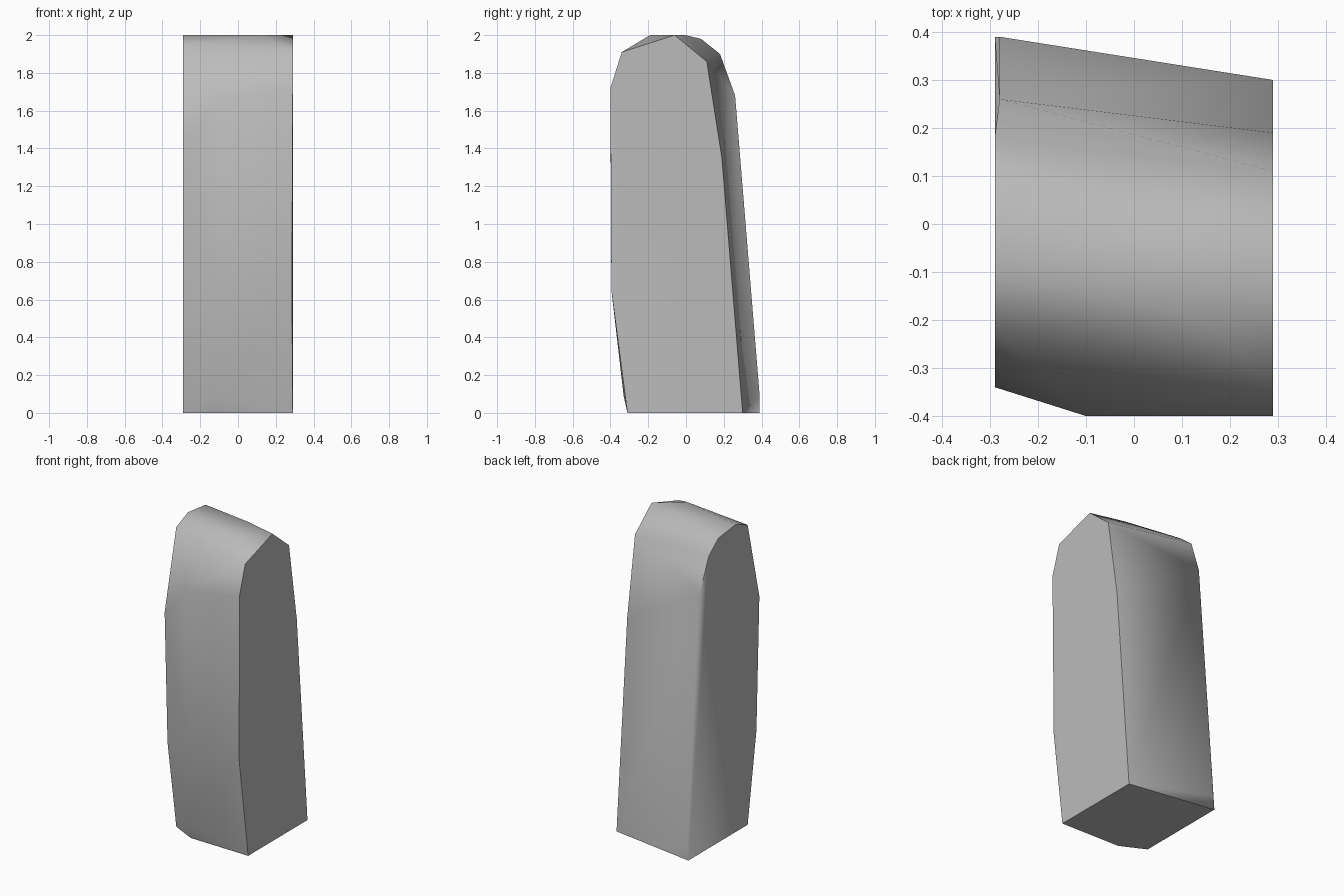
import bpy, bmesh, math

cube = bpy.data.objects.get("Cube")
if cube:
    bpy.data.objects.remove(cube, do_unlink=True)

# Single grey stone material
stone = bpy.data.materials.new("stone_grey")
stone.use_nodes = True
grey = (0.5, 0.5, 0.5, 1)
stone.diffuse_color = grey
stone.node_tree.nodes["Principled BSDF"].inputs["Base Color"].default_value = grey

# Side profiles (y, z), from front foot over the top to back foot
left_side = [(-.31, 0), (-.40, 1.72), (-.34, 1.91), (-.06, 2),
             (.11, 1.86), (.19, 1.35), (.30, 0)]
right_side = [(-.22, 0), (-.31, .58), (-.34, 1.44), (-.22, 1.95), (-.10, 2),
              (.08, 1.98), (.18, 1.90), (.39, 0)]
points = [(.29, y, z) for y, z in left_side] + [(-.29, y, z) for y, z in right_side]

# Bulging front ridge, chipped back corner and crown
points += [(.285, -.395, .65)]
points += [(-.13, -.30, 0), (-.12, -.33, .09), (-.08, -.395, .65), (-.10, -.40, 1.65)]
points += [(-.28, .39, .09), (-.28, .26, 1.68)]
points += [(.13, -.19, 2), (.07, -.005, 2)]

# Wrap the points into one convex block
bm = bmesh.new()
for p in points:
    bm.verts.new(p)
hull = bmesh.ops.convex_hull(bm, input=bm.verts[:])
loose = {g for g in hull["geom_interior"] + hull["geom_unused"]
         if isinstance(g, bmesh.types.BMVert)}
bmesh.ops.delete(bm, geom=list(loose), context="VERTS")
bmesh.ops.dissolve_limit(bm, angle_limit=math.radians(1),
                         verts=bm.verts[:], edges=bm.edges[:])
bmesh.ops.recalc_face_normals(bm, faces=bm.faces[:])
mesh = bpy.data.meshes.new("standing_stone")
bm.to_mesh(mesh)
bm.free()

block = bpy.data.objects.new("standing_stone", mesh)
bpy.context.collection.objects.link(block)
mesh.materials.append(stone)

# Soft front and top facets, sharp cut sides
bpy.ops.object.select_all(action="DESELECT")
block.select_set(True)
bpy.context.view_layer.objects.active = block
bpy.ops.object.shade_smooth_by_angle(angle=math.radians(58))
